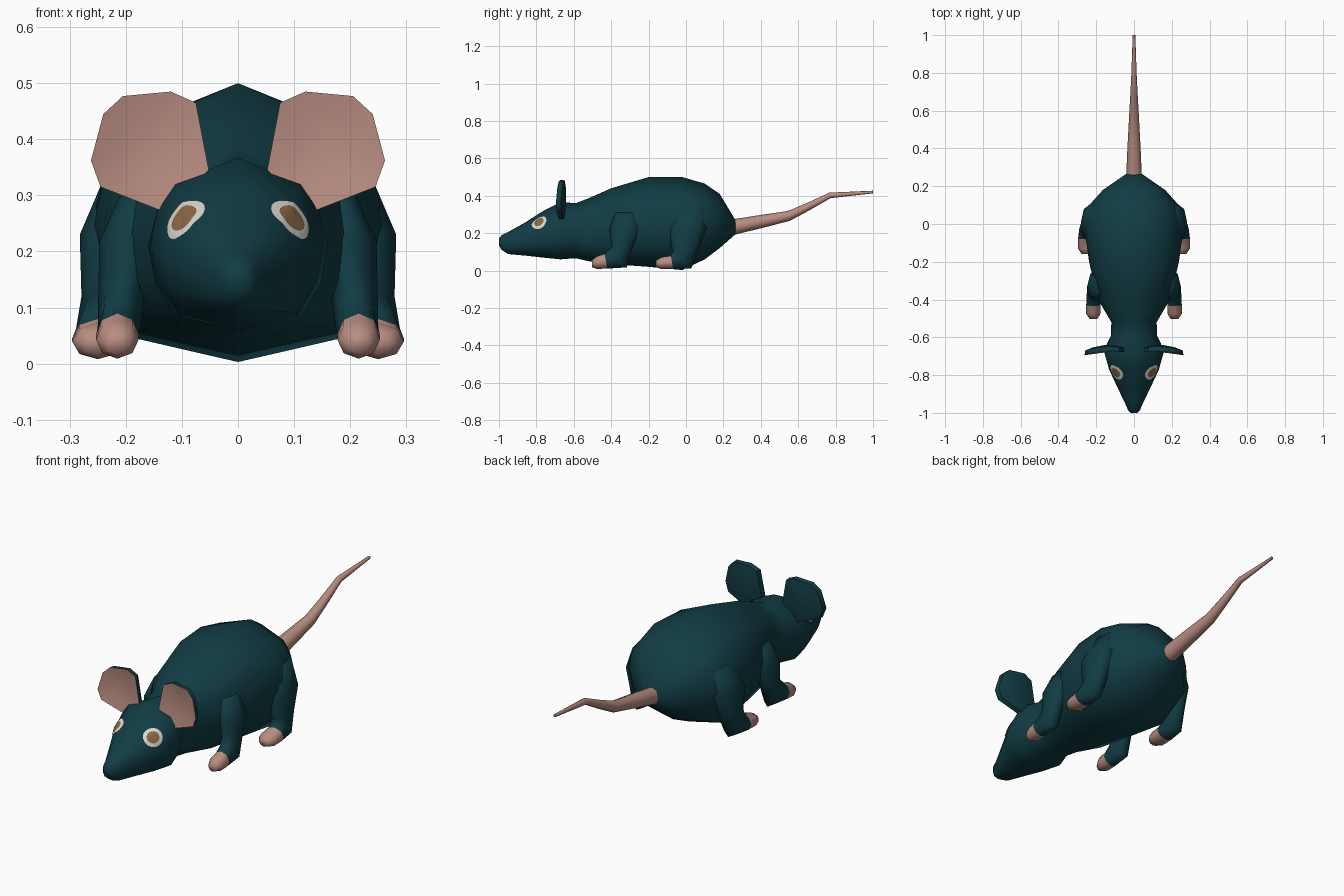
import bpy, bmesh, math
from mathutils import Vector
from mathutils.bvhtree import BVHTree

if "Cube" in bpy.data.objects:
    bpy.data.objects.remove(bpy.data.objects["Cube"])


def mat(name, col):
    m = bpy.data.materials.new(name)
    m.diffuse_color = (*col, 1)
    m.use_nodes = True
    m.node_tree.nodes["Principled BSDF"].inputs["Base Color"].default_value = m.diffuse_color
    return m


FUR = mat("dark_teal_fur", (0.0055, 0.046, 0.058))
SKIN = mat("pink_skin", (0.48, 0.265, 0.22))
WHITE = mat("eye_white", (0.70, 0.68, 0.64))
BROWN = mat("eye_brown", (0.26, 0.14, 0.06))


def finish(name, bm, mats, rule=None, mirror=False, angle=75):
    bmesh.ops.recalc_face_normals(bm, faces=bm.faces)
    if rule:
        for f in bm.faces:
            f.material_index = rule(f)
    me = bpy.data.meshes.new(name)
    bm.to_mesh(me)
    bm.free()
    for m in mats:
        me.materials.append(m)
    me.shade_smooth()
    me.set_sharp_from_angle(angle=math.radians(angle))
    ob = bpy.data.objects.new(name, me)
    bpy.context.collection.objects.link(ob)
    if mirror:
        mod = ob.modifiers.new("mirror", 'MIRROR')
        mod.use_mirror_merge = False
    return ob


def circle(n):
    return [(math.cos(2 * math.pi * i / n), math.sin(2 * math.pi * i / n)) for i in range(n)]


def loft(rings, profile):
    """rings: x, y, z, half width, half depth, tilt (degrees about x)."""
    bm = bmesh.new()
    loops = []
    for x, y, z, a, b, t in rings:
        c, s = math.cos(math.radians(t)), math.sin(math.radians(t))
        loops.append([bm.verts.new((x + a * u, y + b * v * c, z + b * v * s)) for u, v in profile])
    n = len(profile)
    for p, q in zip(loops, loops[1:]):
        for i in range(n):
            bm.faces.new((p[i], p[(i + 1) % n], q[(i + 1) % n], q[i]))
    bm.faces.new(loops[0])
    bm.faces.new(loops[-1])
    return bm


# body and head: y, half width, bottom, top
half = [(0, 1), (0.70, 0.70), (0.90, 0.40), (1, -0.03), (0.92, -0.45), (0.70, -0.83), (0, -1)]
section = half + [(-u, v) for u, v in half[-2:0:-1]]
stations = [(-1.0, .018, .135, .172), (-.985, .032, .11, .19), (-.95, .047, .088, .207),
            (-.86, .09, .08, .257), (-.77, .132, .07, .315), (-.67, .16, .06, .367),
            (-.59, .122, .066, .36), (-.52, .12, .05, .387), (-.40, .19, .035, .44),
            (-.20, .238, .02, .5), (-.02, .262, .003, .5), (.10, .237, .06, .465),
            (.18, .165, .12, .41), (.265, .042, .195, .268)]
body = finish("body_and_head",
              loft([(0, y, (b + t) / 2, w, (t - b) / 2, 90) for y, w, b, t in stations], section), [FUR])

# tail
tail = [(.24, .23, .042), (.40, .262, .035), (.55, .292, .027), (.66, .345, .021),
        (.77, .402, .015), (1.0, .42, .007)]
finish("tail", loft([(0, y, z, r, r, 100) for y, z, r in tail[:-1]] + [(0, 1.0, .42, .007, .007, 90)],
                    circle(8)), [SKIN])

# legs with pink paws
front = [(.175, -.31, .31, .03, .07, 0), (.195, -.325, .22, .052, .085, 0),
         (.207, -.34, .13, .042, .056, 0), (.212, -.365, .065, .038, .068, -45),
         (.215, -.428, .05, .038, .040, -80), (.215, -.475, .043, .038, .034, -90),
         (.215, -.503, .037, .02, .019, -90)]
hind = [(.20, .03, .34, .035, .08, 0), (.226, .005, .23, .056, .105, 0),
        (.234, -.005, .12, .045, .075, 0), (.245, -.02, .06, .044, .068, -45),
        (.25, -.075, .044, .046, .036, -80), (.25, -.13, .04, .046, .032, -90),
        (.25, -.16, .036, .026, .019, -90)]
for name, rings, cut in (("front_legs", front, -.43), ("hind_legs", hind, -.08)):
    finish(name, loft(rings, circle(8)), [FUR, SKIN],
           lambda f: int(f.calc_center_median().y < cut), True)

# ears: cupped plates, pink in front
outline = [(.13, .27), (.052, .345), (.075, .465), (.12, .485), (.205, .477),
           (.24, .445), (.262, .362), (.245, .315)]
cx, cz = .158, .39
bm = bmesh.new()


def ear_layer(offset, grow):
    rows = []
    for k in (0.6, 1.0):
        row = []
        for x, z in outline:
            dx, dz = (x - cx) * k * grow, (z - cz) * k * grow
            y = -.665 + offset - 1.9 * dx * dx - 0.9 * dz * dz - .09 * dx
            row.append(bm.verts.new((cx + dx, y, cz + dz)))
        rows.append(row)
    mid = bm.verts.new((cx, -.665 + offset, cz))
    faces = []
    for i in range(8):
        j = (i + 1) % 8
        faces.append(bm.faces.new((mid, rows[0][i], rows[0][j])))
        faces.append(bm.faces.new((rows[0][i], rows[1][i], rows[1][j], rows[0][j])))
    return rows[1], faces


rim_a, inner = ear_layer(0, 1)
rim_b, _ = ear_layer(.024, .97)
for i in range(8):
    bm.faces.new((rim_a[i], rim_a[(i + 1) % 8], rim_b[(i + 1) % 8], rim_b[i]))
inner = set(inner)
finish("ears", bm, [FUR, SKIN], lambda f: int(f in inner), True, 50)

# eyes: thin discs laid on the head surface
me = body.data
tree = BVHTree.FromPolygons([v.co for v in me.vertices], [list(p.vertices) for p in me.polygons])
axis = Vector((.62, -.5, .6)).normalized()
side = axis.cross(Vector((0, 0, 1))).normalized()
up = side.cross(axis)
centre = Vector((.092, -.782, .255))
bm = bmesh.new()


def on_head(r, u, v):
    p = centre + side * (r * u) + up * (r * v)
    hit = tree.ray_cast(p + axis * .3, -axis)[0]
    return bm.verts.new((hit or p) + axis * .004)


radii = [.010, .020, .029, .037, .045]
rows = [[on_head(r, u, v * .95) for u, v in circle(20)] for r in radii]
iris = {bm.faces.new(rows[0])}
for k, (p, q) in enumerate(zip(rows, rows[1:])):
    for i in range(20):
        f = bm.faces.new((p[i], q[i], q[(i + 1) % 20], p[(i + 1) % 20]))
        if k < 2:
            iris.add(f)
finish("eyes", bm, [WHITE, BROWN], lambda f: int(f in iris), True)
